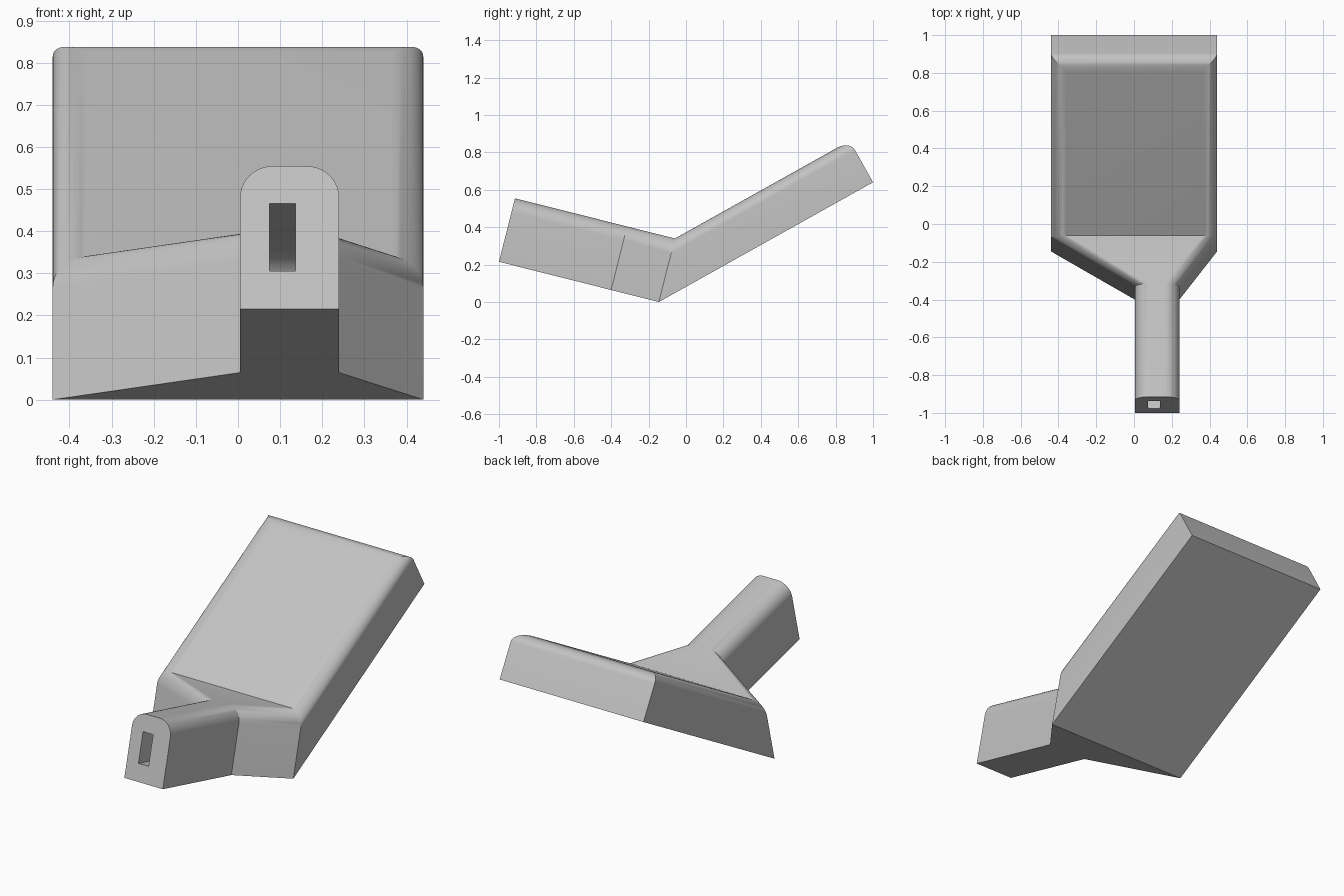
import bpy
import bmesh
import math
from mathutils import Vector

cube = bpy.data.objects.get("Cube")
if cube:
    bpy.data.objects.remove(cube)

mat = bpy.data.materials.new("plain grey")
mat.use_nodes = True
grey = (0.55, 0.55, 0.55, 1)
mat.diffuse_color = grey
mat.node_tree.nodes["Principled BSDF"].inputs["Base Color"].default_value = grey

HEIGHT, RADIUS, STEPS = 0.35, 0.077, 10
bend = Vector((0, -0.145, 0))                       # underside corner of the bend
tip = Vector((0, -1.0, 0.215))
handle_dir = (bend - tip).normalized()
up = Vector((1, 0, 0)).cross(handle_dir)            # square to the handle
blade = Vector((0, 1.0, 0.64)) - bend
blade_dir = blade.normalized()


def profile(x0, x1):
    """Square-bottomed section with rounded top corners, as (x, height, inset)."""
    left = [(x0, 0, 0)]
    for k in range(STEPS + 1):
        a = math.pi / 2 * k / STEPS
        inset = RADIUS * (1 - math.cos(a))
        left.append((x0 + inset, HEIGHT - RADIUS * (1 - math.sin(a)), inset))
    return left + [(x0 + x1 - x, h, i) for x, h, i in reversed(left)]


def section(origin, x0, x1):
    return [origin + Vector((x, 0, 0)) + up * h for x, h, i in profile(x0, x1)]


def make_object(name, bm):
    bmesh.ops.recalc_face_normals(bm, faces=bm.faces)
    mesh = bpy.data.meshes.new(name)
    bm.to_mesh(mesh)
    bm.free()
    mesh.materials.append(mat)
    obj = bpy.data.objects.new(name, mesh)
    bpy.context.collection.objects.link(obj)
    return obj


# Body: narrow handle, flared neck and broad blade lofted through four sections
neck = tip + handle_dir * 0.618
wide = section(bend, -0.44, 0.44)
end = []
for p, (x, h, inset) in zip(wide, profile(-0.44, 0.44)):
    travel = blade.length - inset - (p - bend).dot(blade_dir)
    end.append(p + blade_dir * travel)

bm = bmesh.new()
rings = [[bm.verts.new(p) for p in ring] for ring in (
    section(tip, 0.005, 0.24), section(neck, 0.005, 0.24), wide, end)]
n = len(end)
for a, b in zip(rings, rings[1:]):
    for i in range(n):
        j = (i + 1) % n
        bm.faces.new((a[i], a[j], b[j], b[i]))
bm.faces.new(rings[0])
# Blade end, rounded over into the top with mitred corners
r = rings[-1]
for i in range(n // 2 - 1):
    bm.faces.new((r[i], r[i + 1], r[n - 2 - i], r[n - 1 - i]))
body = make_object("body", bm)

# Slot running into the handle, with a rounded inner top edge
side = [(-0.1, 0.093), (0.56, 0.093), (0.56, 0.15)]
for k in range(1, 9):
    a = math.pi / 2 * k / 8
    side.append((0.452 + 0.108 * math.cos(a), 0.15 + 0.108 * math.sin(a)))
side.append((-0.1, 0.258))
bm = bmesh.new()
face = bm.faces.new([bm.verts.new(tip + Vector((0.075, 0, 0)) + handle_dir * d + up * h)
                     for d, h in side])
new = bmesh.ops.extrude_face_region(bm, geom=[face])["geom"]
bmesh.ops.translate(bm, vec=(0.062, 0, 0),
                    verts=[v for v in new if isinstance(v, bmesh.types.BMVert)])
cutter = make_object("slot_cutter", bm)
cutter.hide_render = True

cut = body.modifiers.new("slot", "BOOLEAN")
cut.operation = "DIFFERENCE"
cut.solver = "EXACT"
cut.object = cutter
bpy.ops.object.select_all(action="DESELECT")
bpy.context.view_layer.objects.active = body
body.select_set(True)
bpy.ops.object.modifier_apply(modifier=cut.name)
bpy.data.objects.remove(cutter)
bpy.ops.object.shade_smooth_by_angle(angle=math.radians(25))
